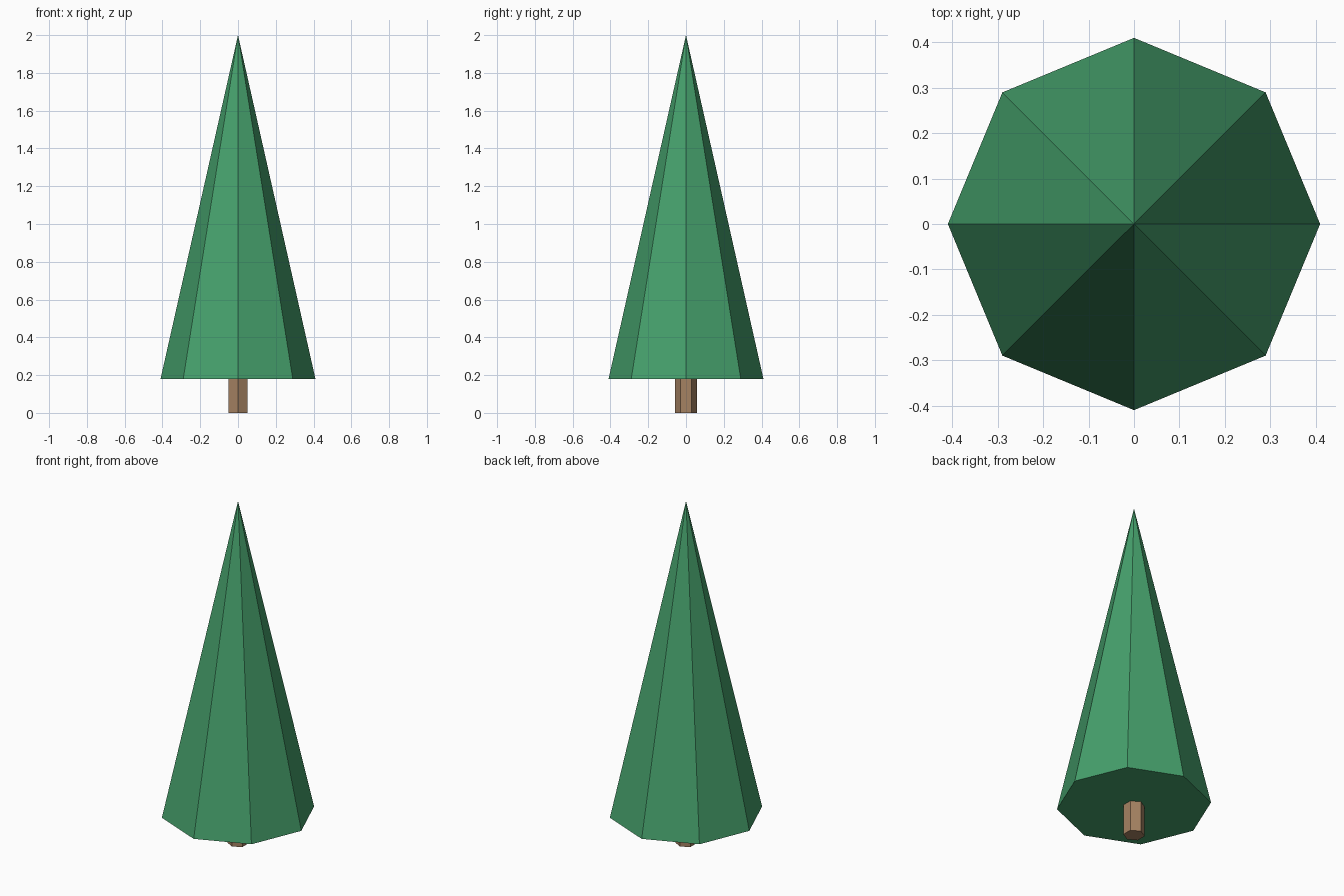
import bpy
import bmesh
import math

if "Cube" in bpy.data.objects:
    bpy.data.objects.remove(bpy.data.objects["Cube"])


def material(name, rgb):
    mat = bpy.data.materials.new(name)
    mat.diffuse_color = (*rgb, 1.0)
    mat.use_nodes = True
    mat.node_tree.nodes["Principled BSDF"].inputs["Base Color"].default_value = mat.diffuse_color
    return mat


def tapered_prism(name, sides, r_bottom, r_top, z0, z1, mat):
    """Flat-faced prism or cone with its first corner on the +y axis."""
    bm = bmesh.new()

    def ring(r, z):
        if r == 0:
            return [bm.verts.new((0, 0, z))] * sides
        angles = [math.pi / 2 + math.tau * i / sides for i in range(sides)]
        return [bm.verts.new((r * math.cos(a), r * math.sin(a), z)) for a in angles]

    low, high = ring(r_bottom, z0), ring(r_top, z1)
    for i in range(sides):
        j = (i + 1) % sides
        corners = [low[i], low[j], high[j], high[i]]
        bm.faces.new(list(dict.fromkeys(corners)))
    bm.faces.new(low[::-1])
    if r_top > 0:
        bm.faces.new(high)
    mesh = bpy.data.meshes.new(name)
    bm.to_mesh(mesh)
    bm.free()
    mesh.materials.append(mat)
    obj = bpy.data.objects.new(name, mesh)
    bpy.context.collection.objects.link(obj)
    return obj


green = material("foliage green", (0.061, 0.352, 0.150))
brown = material("bark brown", (0.376, 0.223, 0.122))

# Six-sided trunk, tucked slightly into the foliage
tapered_prism("trunk", 6, 0.057, 0.057, 0.0, 0.19, brown)
# Eight-sided pointed foliage
tapered_prism("foliage", 8, 0.41, 0.0, 0.18, 2.0, green)
